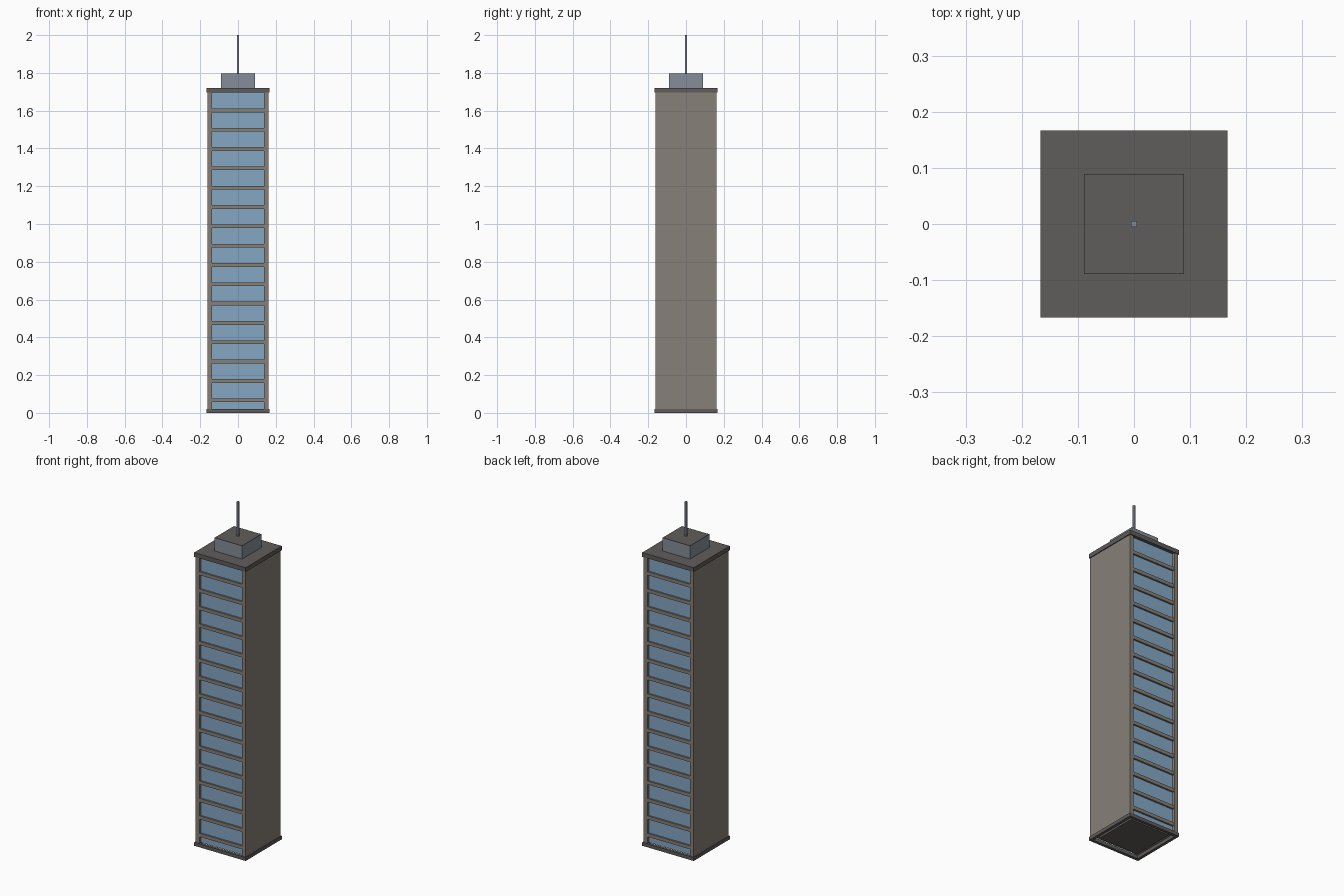
import bpy, bmesh

if "Cube" in bpy.data.objects:
    bpy.data.objects.remove(bpy.data.objects["Cube"])


def material(name, color):
    m = bpy.data.materials.new(name)
    m.diffuse_color = (*color, 1)
    m.use_nodes = True
    m.node_tree.nodes["Principled BSDF"].inputs["Base Color"].default_value = m.diffuse_color
    return m


GLASS = material("glass", (0.23, 0.39, 0.55))
STONE = material("stone", (0.24, 0.22, 0.19))
DARK = material("dark_stone", (0.115, 0.11, 0.105))
METAL = material("metal", (0.24, 0.27, 0.32))


def box(name, x, y, z, mat):
    """Box from (min, max) ranges on each axis."""
    bm = bmesh.new()
    bmesh.ops.create_cube(bm, size=1)
    for v in bm.verts:
        v.co = [r[0] if c < 0 else r[1] for c, r in zip(v.co, (x, y, z))]
    me = bpy.data.meshes.new(name)
    bm.to_mesh(me)
    bm.free()
    me.materials.append(mat)
    ob = bpy.data.objects.new(name, me)
    bpy.context.collection.objects.link(ob)
    return ob


def block(name, hx, hy, z0, z1, mat):
    """Box centred on the tower axis."""
    return box(name, (-hx, hx), (-hy, hy), (z0, z1), mat)


OUT, WALL, INNER = 0.167, 0.162, 0.138
BASE_TOP, ROOF, ROOF_TOP = 0.02, 1.695, 1.72

# Base: open frame with a recessed underside plate
for s, side in ((-1, "left"), (1, "right")):
    xs = sorted((s * 0.15, s * OUT))
    box("base_frame_" + side, xs, (-OUT, OUT), (0, BASE_TOP), DARK)
for s, side in ((-1, "front"), (1, "back")):
    ys = sorted((s * 0.15, s * OUT))
    box("base_frame_" + side, (-0.15, 0.15), ys, (0, BASE_TOP), DARK)
block("underside_plate", 0.128, 0.128, 0.01, BASE_TOP, DARK)

# Solid side walls, whose ends form the corner columns
for s, side in ((-1, "left"), (1, "right")):
    xs = sorted((s * INNER, s * WALL))
    box("side_wall_" + side, xs, (-WALL, WALL), (BASE_TOP, ROOF), STONE)

# Glass body, recessed on front and back
block("glass_body", INNER, 0.148, BASE_TOP, ROOF, GLASS)

# Floor bands, showing on front and back
for i in range(16):
    z = 0.067 + i * 0.1023
    block(f"floor_band_{i + 1}", INNER, 0.158, z - 0.01, z + 0.01, STONE)

# Roof slab, plant room and mast
block("roof_slab", OUT, OUT, ROOF, ROOF_TOP, DARK)
block("plant_room", 0.089, 0.089, ROOF_TOP, 1.795, METAL)
block("plant_room_roof", 0.089, 0.089, 1.795, 1.798, DARK)
block("mast", 0.005, 0.005, 1.798, 2.0, METAL)
